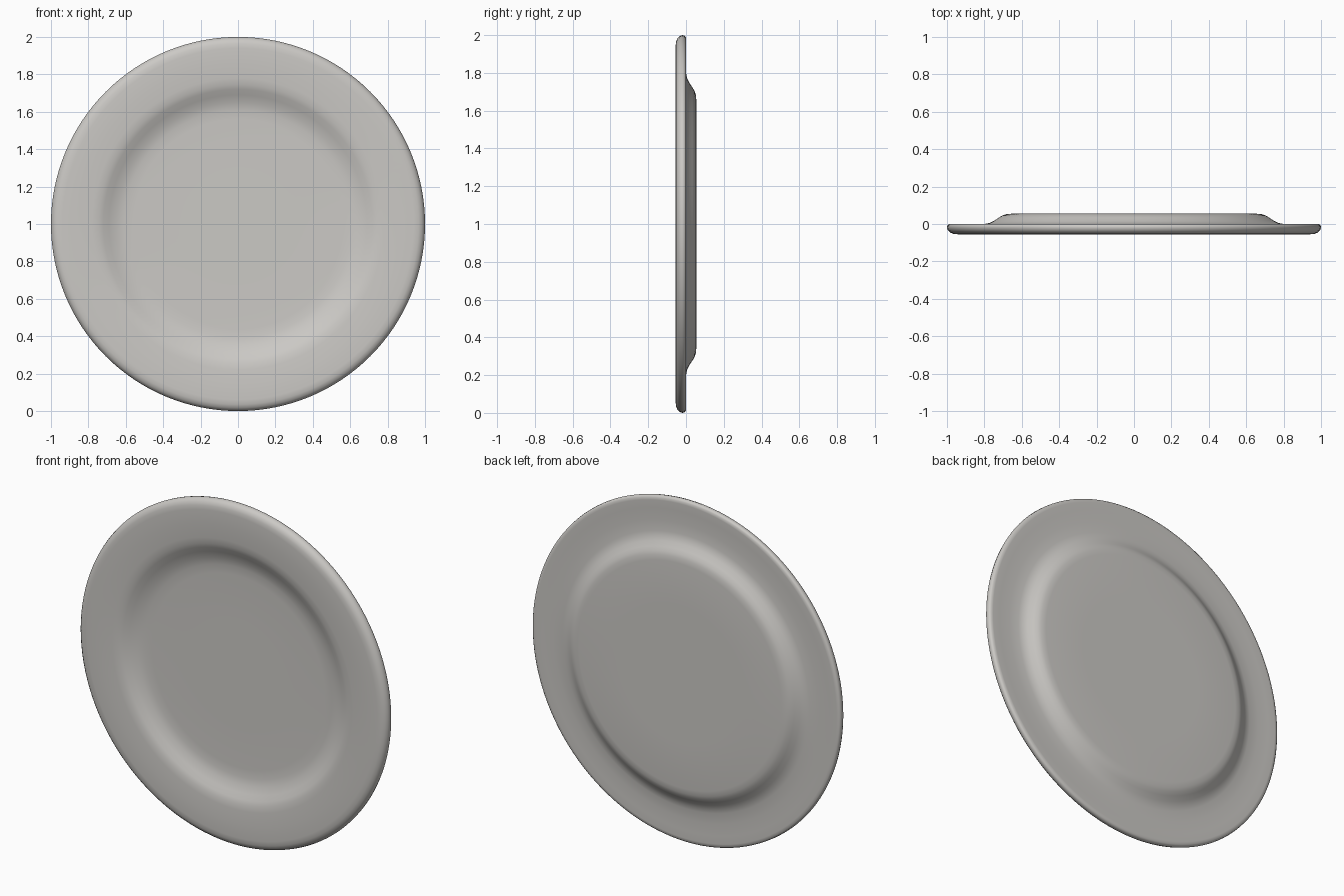
import bpy, bmesh, math

if "Cube" in bpy.data.objects:
    bpy.data.objects.remove(bpy.data.objects["Cube"])

# Single glaze colour
glaze = bpy.data.materials.new("warm light grey")
glaze.diffuse_color = (0.60, 0.585, 0.56, 1)
glaze.use_nodes = True
glaze.node_tree.nodes["Principled BSDF"].inputs["Base Color"].default_value = glaze.diffuse_color

# Plate cross-section as (radius, y): front well, wall, rim, edge, back, foot
profile = [
    (0.0, 0.005), (0.30, 0.005), (0.56, 0.005), (0.61, 0.003), (0.65, -0.005),
    (0.69, -0.022), (0.72, -0.037), (0.745, -0.046), (0.78, -0.050),
    (0.86, -0.053), (0.94, -0.055), (0.965, -0.053), (0.983, -0.046),
    (0.995, -0.034), (1.0, -0.020), (0.998, -0.008), (0.990, -0.001),
    (0.975, 0.0), (0.93, -0.002), (0.86, -0.002), (0.80, 0.0), (0.775, 0.005),
    (0.75, 0.016), (0.725, 0.033), (0.705, 0.045), (0.685, 0.052),
    (0.655, 0.055), (0.40, 0.055), (0.0, 0.055),
]

# Spin the profile around the y axis through the plate centre
bm = bmesh.new()
verts = [bm.verts.new((r, y, 1.0)) for r, y in profile]
edges = [bm.edges.new(pair) for pair in zip(verts, verts[1:])]
bmesh.ops.spin(bm, geom=verts + edges, cent=(0, 0, 1), axis=(0, 1, 0),
               angle=math.tau, steps=128, use_duplicate=False)
bmesh.ops.remove_doubles(bm, verts=bm.verts, dist=0.0005)
bmesh.ops.recalc_face_normals(bm, faces=bm.faces)
for f in bm.faces:
    f.smooth = True

mesh = bpy.data.meshes.new("plate")
bm.to_mesh(mesh)
bm.free()
mesh.materials.append(glaze)
plate = bpy.data.objects.new("plate", mesh)
bpy.context.collection.objects.link(plate)
